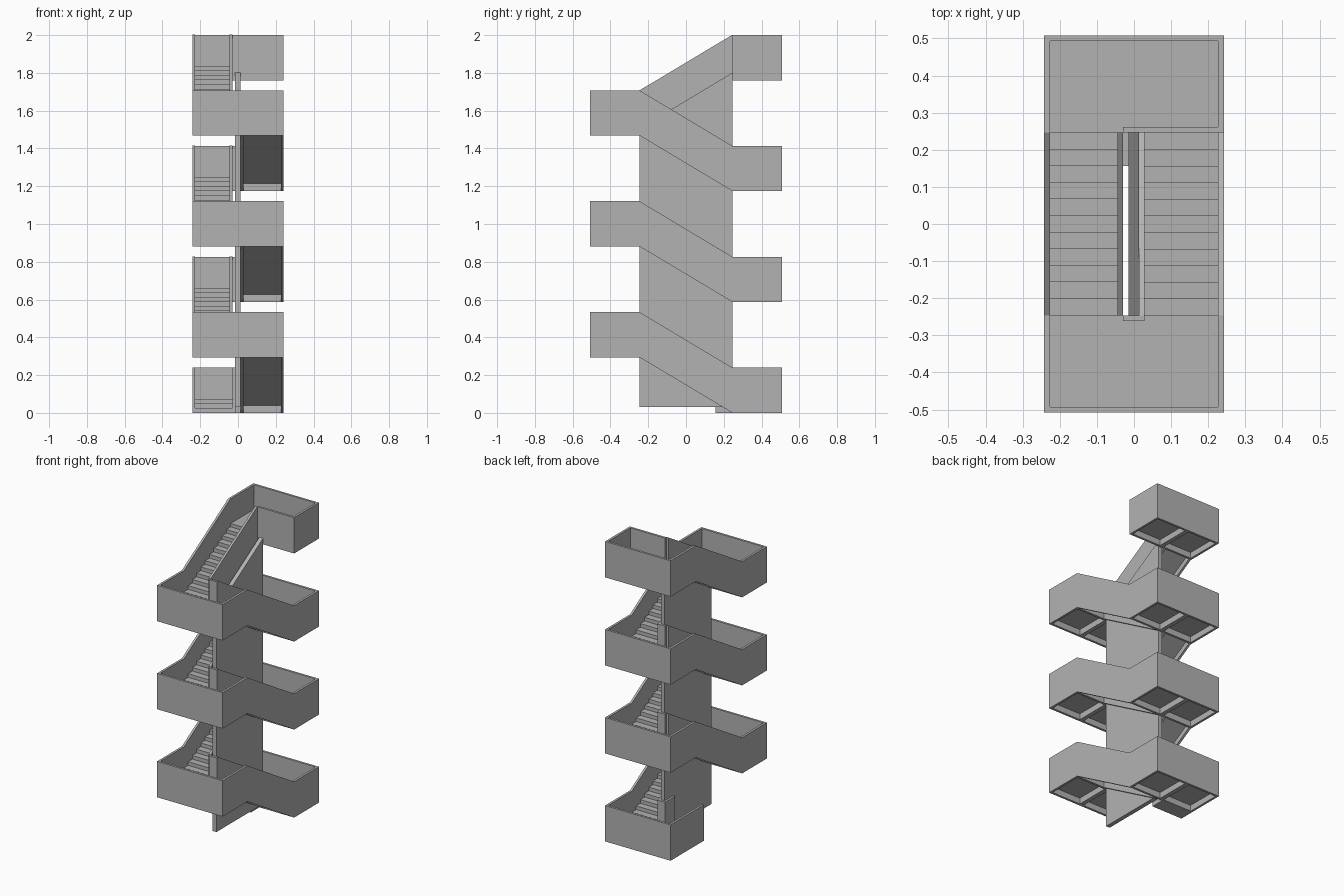
import bpy, bmesh

cube = bpy.data.objects.get("Cube")
if cube:
    bpy.data.objects.remove(cube, do_unlink=True)

concrete = bpy.data.materials.new("concrete grey")
concrete.use_nodes = True
GREY = (0.45, 0.45, 0.45, 1)
concrete.diffuse_color = GREY
concrete.node_tree.nodes["Principled BSDF"].inputs["Base Color"].default_value = GREY

# Main dimensions
W, D, E = 0.242, 0.508, 0.246     # half width, half depth, flight end
T = 0.015                         # parapet thickness
STOREY, HALF = 0.587, 0.2945      # storey height, rise of one flight
RAIL, RIB, FLOOR = 0.239, 0.04, 0.0745
STEPS = 12
RISE, TREAD = HALF / STEPS, 2 * E / (STEPS - 1)
IN, WALL_L, WALL_R = 0.029, -0.015, 0.013


def prism(name, profile, x0, x1):
    """Extrude a (y, z) outline from x0 to x1."""
    bm = bmesh.new()
    face = bm.faces.new([bm.verts.new((x0, y, z)) for y, z in profile])
    ext = bmesh.ops.extrude_face_region(bm, geom=[face])
    for v in ext["geom"]:
        if isinstance(v, bmesh.types.BMVert):
            v.co.x = x1
    bmesh.ops.recalc_face_normals(bm, faces=bm.faces)
    mesh = bpy.data.meshes.new(name)
    bm.to_mesh(mesh)
    bm.free()
    mesh.materials.append(concrete)
    obj = bpy.data.objects.new(name, mesh)
    bpy.context.collection.objects.link(obj)


def box(name, x0, x1, y0, y1, z0, z1):
    prism(name, [(y0, z0), (y1, z0), (y1, z1), (y0, z1)], x0, x1)


def landing(name, side, z):
    """Slab with ribs below and parapets on three sides; side is -1 front, 1 back."""
    def part(label, x0, x1, near, far, z0, z1):
        y0, y1 = sorted((side * near, side * far))
        box(name + label, x0, x1, y0, y1, z + z0, z + z1)
    part("_slab", -W + T, W - T, E, D - T, RIB, FLOOR)
    part("_outer_parapet", -W, W, D - T, D, 0, RAIL)
    part("_right_parapet", -W, -W + T, E, D - T, 0, RAIL)
    part("_left_parapet", W - T, W, E, D - T, 0, RAIL)
    part("_edge_rib", -W + T, W - T, E, E + T, 0, RIB)
    part("_middle_rib", WALL_L, WALL_R, E + T, D - T, 0, RIB)
    part("_inner_parapet", -IN, IN - 0.001, E, E + T, 0, RAIL)


def flight(name, x_in, x_out, start, z):
    """Stairs with two sloping parapets, rising from y = start to y = -start."""
    d = -1 if start > 0 else 1
    end = -start
    lo, hi = sorted((x_in, x_out))
    steps = [(start, z + RIB)]
    for i in range(STEPS - 1):
        top = z + FLOOR + (i + 1) * RISE
        steps += [(start + d * i * TREAD, top), (start + d * (i + 1) * TREAD, top)]
    steps.append((end, z + HALF + RIB))
    prism(name + "_steps", steps, lo + T, hi - T)
    rail = [(start, z), (start, z + RAIL), (end, z + HALF + RAIL), (end, z + HALF)]
    prism(name + "_low_x_parapet", rail, lo, lo + T)
    prism(name + "_high_x_parapet", rail, hi - T, hi)


# Landings and flights, storey by storey
for k in range(3):
    z = k * STOREY
    landing(f"back_landing_{k}", 1, z)
    landing(f"front_landing_{k}", -1, z + HALF)
    flight(f"left_flight_{k}", WALL_R, W, E, z)
    flight(f"right_flight_{k}", -IN, -W, -E, z + HALF)

# Top landing with a closing parapet
top = 3 * STOREY
landing("top_landing", 1, top)
box("top_closing_parapet", -IN, W, E, E + T, top, top + RAIL)

# Central wall, its top following the last flight
prism("central_wall", [(-E, 0.03), (E, 0.03), (E, top + RIB),
                       (-E, top + RIB - HALF)], WALL_L, WALL_R)

# Entry steps and their side walls
y0 = E - 2 * TREAD
for i in range(2):
    box(f"entry_step_{i}", -W + T, -IN + T, y0 + i * TREAD, E, 0, FLOOR * (i + 1) / 3)
box("entry_outer_parapet", -W, -W + T, y0, E, 0, RAIL)
box("entry_inner_parapet", -IN, -IN + T, y0, E, 0, RAIL)
